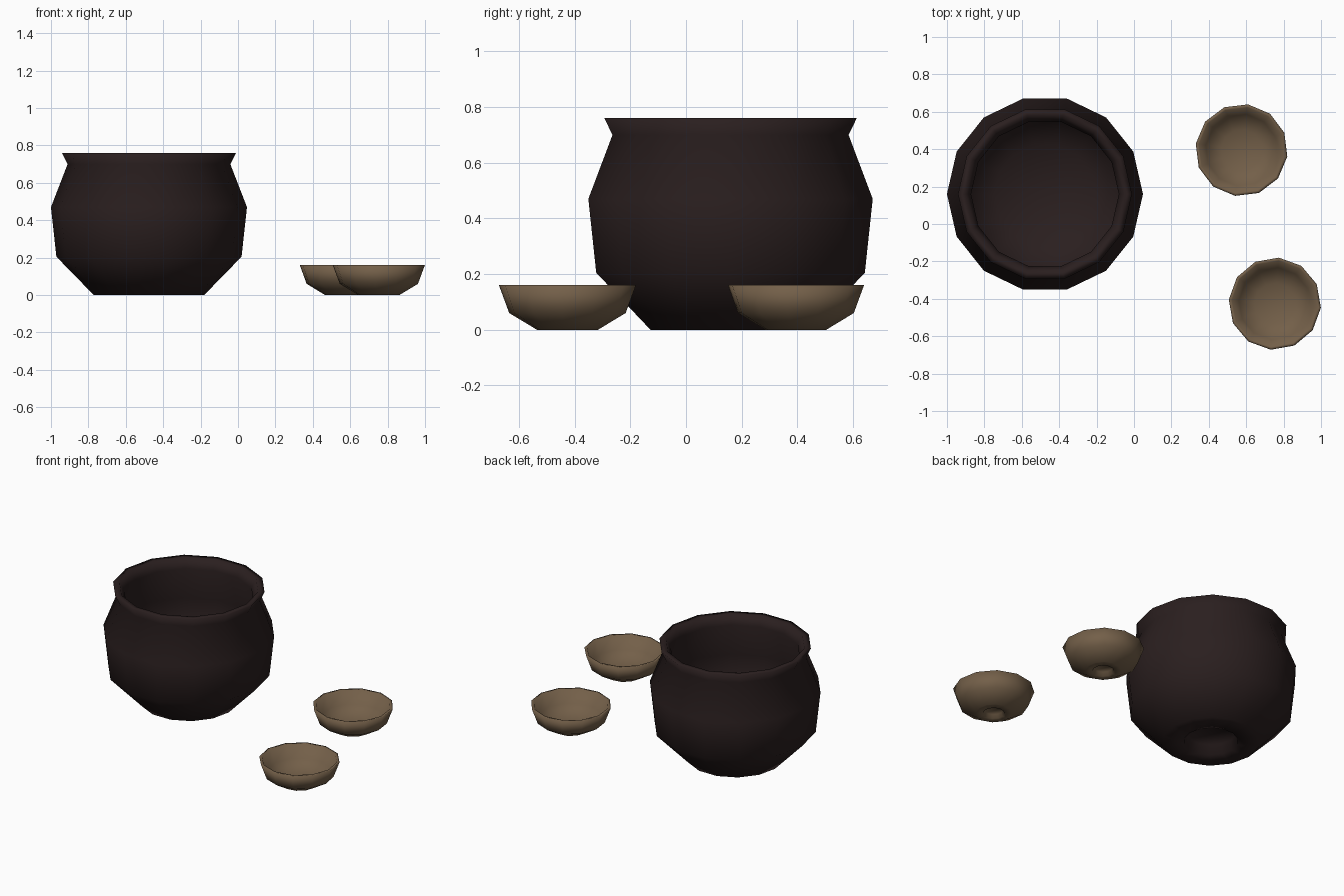
import bpy, bmesh, math

if "Cube" in bpy.data.objects:
    bpy.data.objects.remove(bpy.data.objects["Cube"])


def material(name, rgb):
    m = bpy.data.materials.new(name)
    m.diffuse_color = (*rgb, 1.0)
    m.use_nodes = True
    m.node_tree.nodes["Principled BSDF"].inputs["Base Color"].default_value = m.diffuse_color
    return m


def lathe(name, profile, sides, loc, turn, mat):
    """Revolve a (radius, height) profile whose two ends lie on the axis."""
    bm = bmesh.new()
    rings = []
    for r, z in profile:
        if r == 0:
            rings.append([bm.verts.new((0, 0, z))] * sides)
        else:
            rings.append([bm.verts.new((r * math.cos(2 * math.pi * i / sides),
                                        r * math.sin(2 * math.pi * i / sides), z))
                          for i in range(sides)])
    for a, b in zip(rings, rings[1:]):
        for i in range(sides):
            j = (i + 1) % sides
            quad = [a[i], a[j], b[j], b[i]]
            bm.faces.new(list(dict.fromkeys(quad)))
    bmesh.ops.recalc_face_normals(bm, faces=bm.faces)
    for f in bm.faces:
        f.smooth = True
    mesh = bpy.data.meshes.new(name)
    bm.to_mesh(mesh)
    bm.free()
    mesh.materials.append(mat)
    ob = bpy.data.objects.new(name, mesh)
    ob.location = (*loc, 0)
    ob.rotation_euler.z = math.radians(turn)
    bpy.context.collection.objects.link(ob)
    return ob


dark_clay = material("dark_clay", (0.023, 0.0135, 0.0135))
tan_clay = material("tan_clay", (0.172, 0.115, 0.066))

# Cooking pot: recessed foot, bulging wall, flared lip, hollow inside
pot_profile = [(0, 0.065), (0.155, 0.065), (0.165, 0), (0.295, 0),
               (0.495, 0.205), (0.524, 0.47), (0.435, 0.70), (0.465, 0.76),
               (0.425, 0.76), (0.395, 0.70), (0.467, 0.47), (0.44, 0.23),
               (0.27, 0.075), (0, 0.075)]
lathe("pot", pot_profile, 14, (-0.476, 0.160), 0, dark_clay)

# Two shallow bowls
bowl_profile = [(0, 0.025), (0.058, 0.025), (0.065, 0), (0.11, 0),
                (0.21, 0.06), (0.247, 0.16), (0.230, 0.16), (0.193, 0.078),
                (0.11, 0.033), (0, 0.033)]
lathe("bowl_back", bowl_profile, 12, (0.575, 0.395), 22, tan_clay)
lathe("bowl_front", bowl_profile, 12, (0.753, -0.426), 55, tan_clay)
